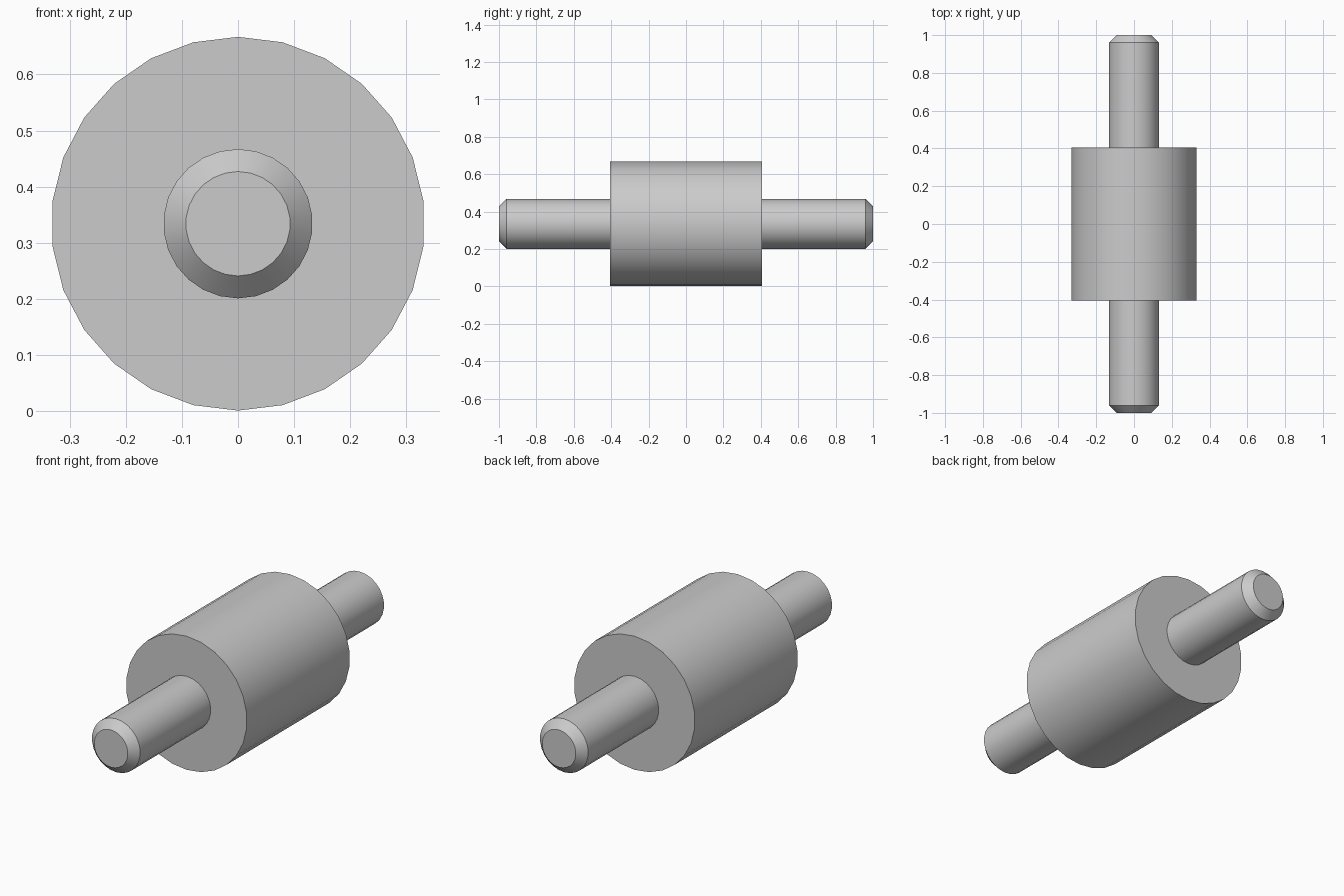
import bpy, bmesh
from math import sin, cos, pi, radians

if "Cube" in bpy.data.objects:
    bpy.data.objects.remove(bpy.data.objects["Cube"])

SIDES = 26
AXIS_Z = 0.333 * cos(0) + 0.001

# Half profile of the stepped roller: (distance along y, radius), end to body
half = [(1.0, 0.093), (0.96, 0.133), (0.405, 0.133), (0.405, 0.333)]
profile = [(-y, r) for y, r in half] + half[::-1]


def lathe_y(name, profile):
    """Revolve a profile around the y axis, with flat end caps."""
    bm = bmesh.new()
    rings = []
    for y, r in profile:
        rings.append([bm.verts.new((r * sin(2 * pi * i / SIDES), y,
                                    r * cos(2 * pi * i / SIDES)))
                      for i in range(SIDES)])
    for a, b in zip(rings, rings[1:]):
        for i in range(SIDES):
            j = (i + 1) % SIDES
            bm.faces.new((a[i], a[j], b[j], b[i]))
    bm.faces.new(rings[0])
    bm.faces.new(rings[-1])
    bmesh.ops.recalc_face_normals(bm, faces=bm.faces)
    mesh = bpy.data.meshes.new(name)
    bm.to_mesh(mesh)
    bm.free()
    obj = bpy.data.objects.new(name, mesh)
    bpy.context.collection.objects.link(obj)
    return obj


# Roller body with a chamfered shaft at each end
roller = lathe_y("roller_with_shaft", profile)
roller.location.z = AXIS_Z

# Smooth round sides, sharp steps and chamfers
bpy.context.view_layer.objects.active = roller
roller.select_set(True)
bpy.ops.object.shade_smooth_by_angle(angle=radians(30))
